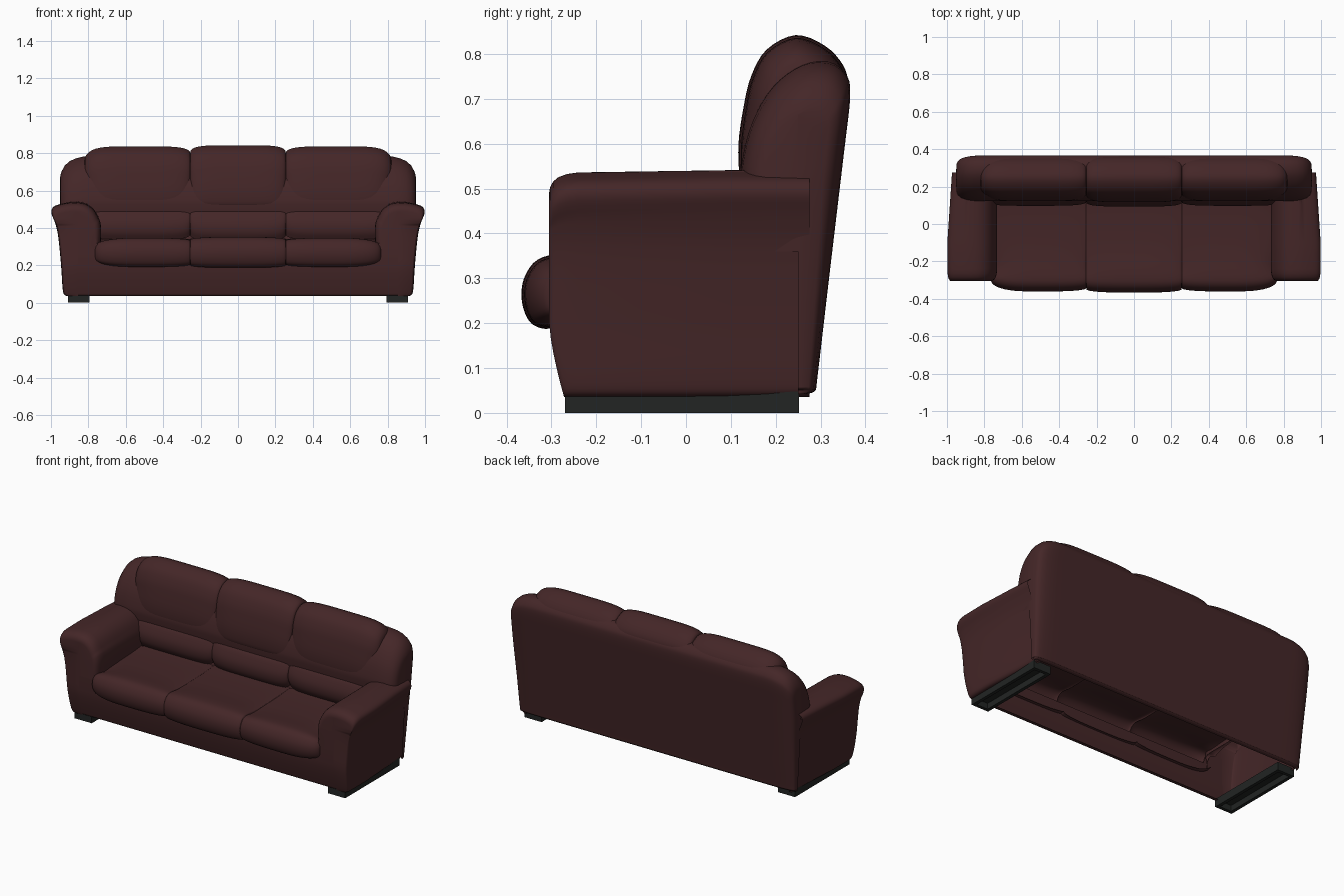
import bpy, bmesh, math
from mathutils import Vector

if "Cube" in bpy.data.objects:
    bpy.data.objects.remove(bpy.data.objects["Cube"])


def material(name, color):
    m = bpy.data.materials.new(name)
    m.diffuse_color = (*color, 1)
    m.use_nodes = True
    m.node_tree.nodes["Principled BSDF"].inputs["Base Color"].default_value = m.diffuse_color
    return m


LEATHER = material("dark maroon leather", (0.058, 0.0195, 0.0205))
FEET = material("charcoal feet", (0.016, 0.018, 0.017))


def finish(name, bm, mat, smooth=True):
    bmesh.ops.remove_doubles(bm, verts=bm.verts, dist=1e-5)
    bmesh.ops.recalc_face_normals(bm, faces=bm.faces)
    me = bpy.data.meshes.new(name)
    bm.to_mesh(me)
    bm.free()
    me.materials.append(mat)
    for p in me.polygons:
        p.use_smooth = smooth
    ob = bpy.data.objects.new(name, me)
    bpy.context.collection.objects.link(ob)
    return ob


def loft(name, rings, mat):
    """Skin a list of open point rows into one surface."""
    bm = bmesh.new()
    rows = [[bm.verts.new(p) for p in r] for r in rings]
    for a, b in zip(rows, rows[1:]):
        for i in range(len(a) - 1):
            bm.faces.new((a[i], a[i + 1], b[i + 1], b[i]))
    return finish(name, bm, mat)


def spline(pts, n=4):
    """Catmull-Rom curve through 2D points."""
    p = [Vector(q) for q in pts]
    p = [p[0] * 2 - p[1]] + p + [p[-1] * 2 - p[-2]]
    out = []
    for i in range(1, len(p) - 2):
        a, b, c, d = p[i - 1:i + 3]
        for k in range(n):
            t = k / n
            out.append(0.5 * (2 * b + (c - a) * t + (2 * a - 5 * b + 4 * c - d) * t * t
                              + (3 * b - a - 3 * c + d) * t ** 3))
    return out + [p[-2]]


def cushions(name, profile, edge, center, power, seam, end, middle_gain):
    """Three puffed cushions: the profile sinks toward a center at the seams and ends."""
    rings = []
    for k, (a, b) in enumerate(((-edge, -0.255), (-0.255, 0.255), (0.255, edge))):
        for i in range(25):
            t = -math.cos(math.pi * i / 24)
            x = (a + b) / 2 + t * (b - a) / 2
            sink = 1 - math.sqrt(max(0, 1 - abs(t) ** power))
            outer = (k == 0 and t < 0) or (k == 2 and t > 0)
            depth = (end if outer else seam) * sink + (0 if k == 1 else middle_gain)
            row = []
            for q in profile:
                d = Vector(center) - q
                s = q + d.normalized() * min(depth, d.length)
                row.append((x, s.x, s.y))
            rings.append(row)
    return loft(name, rings, LEATHER)


# Seat cushions with a rolled front edge
seat = spline([(0.15, 0.345), (0.05, 0.338), (-0.12, 0.338), (-0.27, 0.352), (-0.33, 0.342),
               (-0.361, 0.30), (-0.366, 0.25), (-0.35, 0.205), (-0.32, 0.188), (-0.29, 0.19)])
cushions("seat_cushions", seat, 0.765, (-0.24, 0.27), 3, 0.018, 0.06, 0.006)

# Back cushions: lumbar roll, crease, head roll over the top
back = spline([(0.12, 0.33), (0.098, 0.37), (0.095, 0.42), (0.115, 0.475), (0.137, 0.503),
               (0.12, 0.53), (0.117, 0.60), (0.128, 0.68), (0.145, 0.75), (0.18, 0.81),
               (0.245, 0.842), (0.31, 0.818), (0.35, 0.775), (0.362, 0.73), (0.355, 0.68)])
cushions("back_cushions", back, 0.82, (0.25, 0.60), 5, 0.034, 0.075, 0.006)

# Back frame with side wings and flat rear, open underneath
frame = spline([(0.145, 0.36), (0.125, 0.50), (0.125, 0.56), (0.148, 0.65), (0.195, 0.73),
                (0.26, 0.778), (0.32, 0.782), (0.356, 0.755), (0.366, 0.71), (0.352, 0.58),
                (0.32, 0.31), (0.293, 0.08), (0.288, 0.05), (0.27, 0.042)])
# each station: x, drop of the top, narrowing in depth
half = [(0.0, 0, 0), (0.4, 0, 0), (0.78, 0, 0), (0.83, 0.004, 0), (0.87, 0.014, 0.02),
        (0.90, 0.028, 0.07), (0.925, 0.05, 0.14), (0.942, 0.08, 0.26), (0.95, 0.105, 0.42),
        (0.951, 0.12, 1)]
rings = []
for x, drop, s in [(-a, b, c) for a, b, c in half[:0:-1]] + half:
    row = []
    for q in frame:
        y = 0.25 + (q.x - 0.25) * (1 - s)
        z = q.y - drop * max(0, (q.y - 0.5) / 0.285)
        row.append((x * (1 - 0.03 * max(0, 0.5 - q.y) / 0.5), y, z))
    rings.append(row)
loft("back_frame", rings, LEATHER)


def front_slope(z):
    return 0.032 * (max(0, 0.2 - z) / 0.16) ** 1.4


# Arms: flared roll profile swept front to back with a rounded front
arm = spline([(0.90, 0.035), (0.928, 0.042), (0.938, 0.08), (0.946, 0.2), (0.962, 0.36),
              (0.982, 0.44), (0.998, 0.488), (0.985, 0.517), (0.94, 0.533), (0.88, 0.541),
              (0.82, 0.534), (0.775, 0.505), (0.745, 0.455), (0.732, 0.40), (0.735, 0.30)])
# each station: y, inset, closing toward the middle
stations = [(0.275, 0, 0), (0.2, 0, 0), (0.1, 0, 0), (-0.1, 0, 0), (-0.24, 0, 0),
            (-0.265, 0.004, 0), (-0.284, 0.012, 0), (-0.296, 0.024, 0), (-0.303, 0.04, 0),
            (-0.305, 0.055, 0), (-0.305, 0.06, 1)]
for side, label in ((-1, "left"), (1, "right")):
    rings = []
    for y, inset, close in stations:
        row = []
        for q in arm:
            reach = q.x - 0.855
            x = 0.855 + reach * (1 - min(1, inset * 5)) * (1 - close)
            x = x if reach < 0 or inset == 0 else 0.855 + reach * (1 - inset * 2.5) * (1 - close)
            if q.x > 0.9:
                x -= 0.025 * max(0, (y + 0.1) / 0.375)
            z = q.y - inset * 0.8 * max(0, (q.y - 0.2) / 0.34)
            lift = front_slope(q.y) if y < -0.2 else 0
            z -= 0.006 * max(0, (0.1 - y) / 0.4) * (q.y > 0.45)
            row.append((side * x, y + lift, z))
        rings.append(row)
    loft(label + "_arm", rings, LEATHER)

# Front panel under the seat
panel = [(-0.304, 0.34), (-0.304, 0.2)]
panel += [(-0.304 + front_slope(z), z) for z in (0.16, 0.12, 0.09, 0.065, 0.05, 0.041)]
panel += [(-0.262, 0.036), (-0.245, 0.037)]
loft("front_panel", [[(x, y, z if z < 0.3 or abs(x) > 0.75 else 0.27) for y, z in panel]
                     for x in (-0.87, -0.76, -0.74, 0, 0.74, 0.76, 0.87)], LEATHER)

# Long runner feet, hollow underneath
for side, label in ((-1, "left"), (1, "right")):
    bm = bmesh.new()
    bmesh.ops.create_cube(bm, size=1)
    for v in bm.verts:
        v.co = (side * 0.852 + v.co.x * 0.115, -0.009 + v.co.y * 0.522, 0.024 + v.co.z * 0.048)
    bottom = min(bm.faces, key=lambda f: f.calc_center_median().z)
    bmesh.ops.inset_region(bm, faces=[bottom], thickness=0.028)
    up = bmesh.ops.extrude_discrete_faces(bm, faces=[bottom])["faces"]
    bmesh.ops.translate(bm, verts=up[0].verts, vec=(0, 0, 0.035))
    finish(label + "_foot", bm, FEET, smooth=False)
